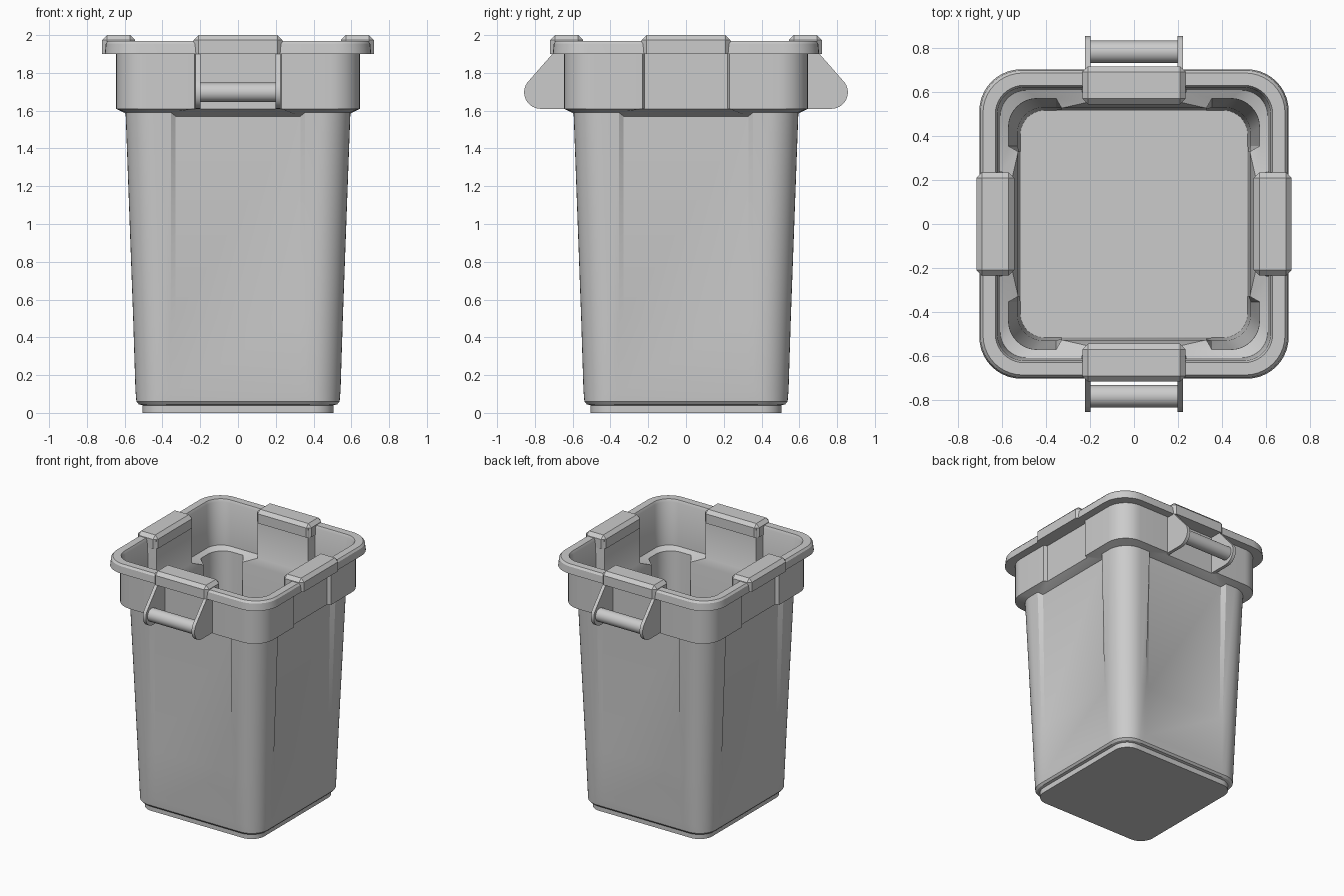
import bpy, bmesh, math
from mathutils import Vector, Matrix

if "Cube" in bpy.data.objects:
    bpy.data.objects.remove(bpy.data.objects["Cube"])


def finish(name, bm, angle=30):
    bmesh.ops.recalc_face_normals(bm, faces=bm.faces[:])
    me = bpy.data.meshes.new(name)
    bm.to_mesh(me)
    bm.free()
    ob = bpy.data.objects.new(name, me)
    bpy.context.collection.objects.link(ob)
    bpy.ops.object.select_all(action='DESELECT')
    ob.select_set(True)
    bpy.context.view_layer.objects.active = ob
    bpy.ops.object.shade_smooth_by_angle(angle=math.radians(angle))
    return ob


def ring(z, half, r, zm, mid, w_in, w_out, seg=10):
    """Rounded square whose side middles sit at their own depth and height."""
    side = [(half, -w_out, z), (mid, -w_in, zm), (mid, w_in, zm), (half, w_out, z)]
    c = half - r
    for i in range(seg + 1):
        a = math.pi / 2 * i / seg
        side.append((c + r * math.cos(a), c + r * math.sin(a), z))
    return [Matrix.Rotation(k * math.pi / 2, 3, 'Z') @ Vector(p)
            for k in range(4) for p in side]


# Bin shell: outside from the foot up to the rim, then down the inside to the floor
sections = [
    (0.00, .505, .11, 0.00, .505, .33, .36),
    (0.04, .505, .11, 0.04, .505, .33, .36),
    (0.045, .525, .13, 0.045, .525, .33, .36),
    (0.06, .538, .14, 0.06, .538, .33, .36),
    (0.12, .543, .15, 0.12, .543, .33, .36),
    (0.50, .555, .15, 0.50, .551, .33, .355),
    (1.59, .595, .16, 1.57, .565, .33, .355),
    (1.61, .645, .16, 1.61, .618, .22, .23),
    (1.90, .645, .16, 1.90, .618, .22, .23),
    (1.90, .705, .19, 1.90, .705, .22, .23),
    (1.955, .700, .19, 1.955, .700, .22, .23),
    (1.97, .688, .18, 1.97, .688, .22, .23),
    (1.97, .632, .13, 1.97, .555, .22, .23),
    (1.95, .622, .12, 1.95, .553, .22, .23),
    (1.62, .610, .12, 1.62, .553, .22, .24),
    (1.60, .572, .13, 1.57, .528, .33, .355),
    (0.50, .532, .12, 0.50, .523, .33, .355),
    (0.05, .518, .11, 0.05, .518, .33, .355),
]
bm = bmesh.new()
rings = [[bm.verts.new(p) for p in ring(*s)] for s in sections]
for lo, hi in zip(rings, rings[1:]):
    n = len(lo)
    for i in range(n):
        j = (i + 1) % n
        bm.faces.new((lo[i], lo[j], hi[j], hi[i]))
bm.faces.new(rings[0])
bm.faces.new(rings[-1])
finish("bin_shell", bm)


# Raised clips across the middle of each rim side
def clip(name, turn):
    bm = bmesh.new()
    bmesh.ops.create_cube(bm, size=1, matrix=Matrix.Translation((.632, 0, 1.95))
                          @ Matrix.Diagonal((.174, .47, .10, 1)))
    edges = [e for e in bm.edges if any(v.co.z > 1.96 for v in e.verts)]
    bmesh.ops.bevel(bm, geom=edges, offset=.026, segments=1, affect='EDGES')
    bm.transform(Matrix.Rotation(turn, 4, 'Z'))
    finish(name, bm)


for k, name in enumerate(("right", "back", "left", "front")):
    clip(name + "_rim_clip", k * math.pi / 2)


# Handles on front and back: two side plates and a round grip bar
def plate(name, x, sy):
    cy, cz, r = .770, 1.697, .087
    pts = [(.60, 1.61), (.60, 1.92), (.69, 1.92)]
    for i in range(15):
        a = math.radians(45 - 135 * i / 14)
        pts.append((cy + r * math.cos(a), cz + r * math.sin(a)))
    bm = bmesh.new()
    face = bm.faces.new([bm.verts.new((x - .013, sy * y, z)) for y, z in pts])
    new = bmesh.ops.extrude_face_region(bm, geom=[face])["geom"]
    bmesh.ops.translate(bm, vec=(.026, 0, 0),
                        verts=[v for v in new if isinstance(v, bmesh.types.BMVert)])
    finish(name, bm)


for side, sy in (("front", -1), ("back", 1)):
    for hand, sx in (("left", -1), ("right", 1)):
        plate(f"{side}_{hand}_handle_plate", sx * .211, sy)
    bm = bmesh.new()
    bmesh.ops.create_cone(bm, cap_ends=True, segments=24, radius1=.051, radius2=.051, depth=.40,
                          matrix=Matrix.Translation((0, sy * .785, 1.697))
                          @ Matrix.Rotation(math.pi / 2, 4, 'Y'))
    finish(side + "_grip_bar", bm)
